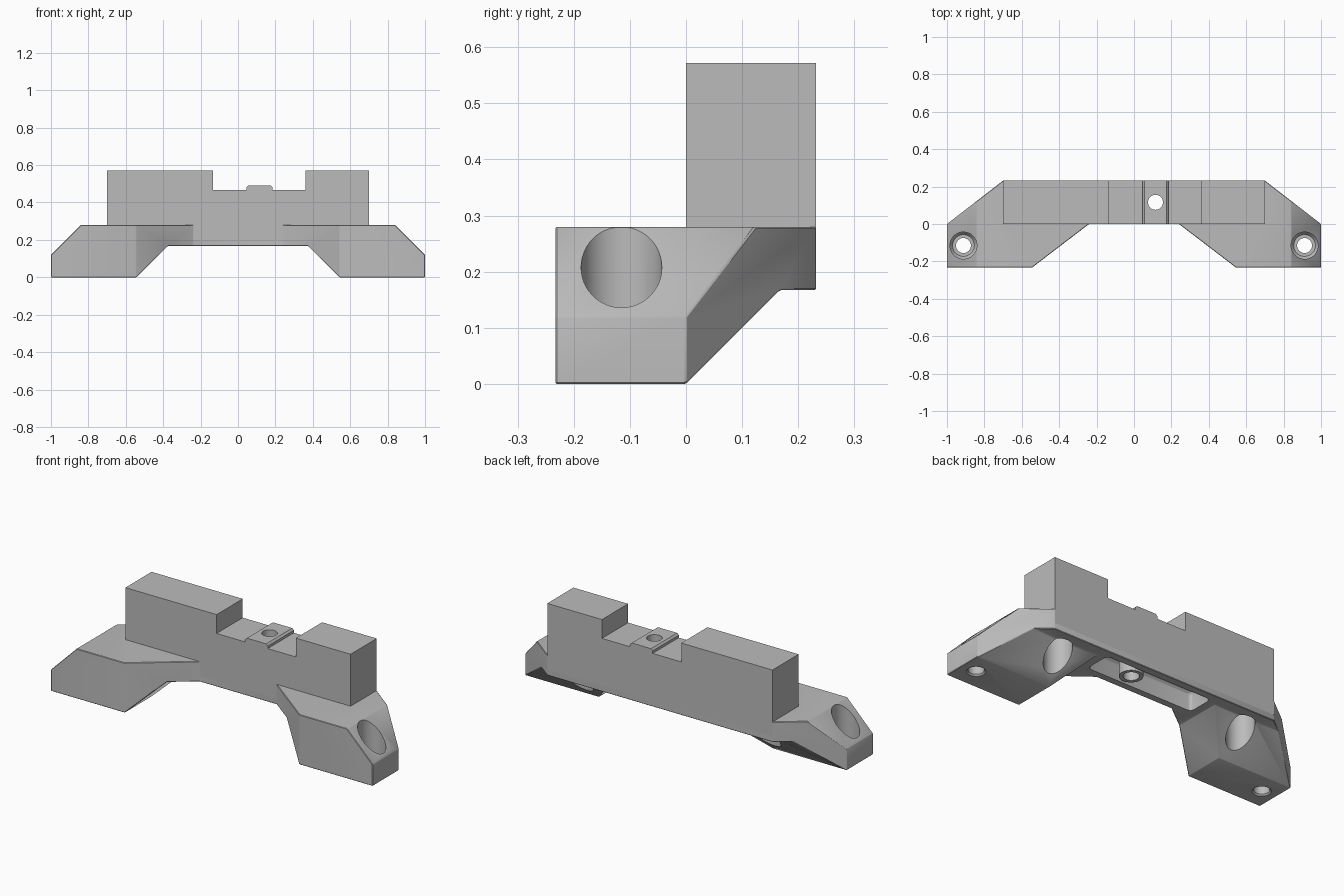
import bpy, bmesh, math
from mathutils import Vector

if "Cube" in bpy.data.objects:
    bpy.data.objects.remove(bpy.data.objects["Cube"], do_unlink=True)

grey = bpy.data.materials.new("plain grey")
grey.use_nodes = True
grey.diffuse_color = (0.5, 0.5, 0.5, 1)
grey.node_tree.nodes["Principled BSDF"].inputs["Base Color"].default_value = (0.5, 0.5, 0.5, 1)


def finish(name, bm):
    bmesh.ops.recalc_face_normals(bm, faces=bm.faces)
    mesh = bpy.data.meshes.new(name)
    bm.to_mesh(mesh)
    bm.free()
    mesh.materials.append(grey)
    ob = bpy.data.objects.new(name, mesh)
    bpy.context.collection.objects.link(ob)
    return ob


def prism(name, points, axis, lo, hi):
    """Extrude a flat outline along an axis from lo to hi."""
    place = {"x": lambda a, b: (lo, a, b), "y": lambda a, b: (a, lo, b), "z": lambda a, b: (a, b, lo)}[axis]
    bm = bmesh.new()
    face = bm.faces.new([bm.verts.new(place(a, b)) for a, b in points])
    new = bmesh.ops.extrude_face_region(bm, geom=[face])["geom"]
    shift = Vector([(hi - lo) * (axis == k) for k in "xyz"])
    bmesh.ops.translate(bm, vec=shift, verts=[v for v in new if isinstance(v, bmesh.types.BMVert)])
    return finish(name, bm)


def lathe(name, profile, x, y, sides=48):
    """Stacked rings of (radius, height) closed at both ends."""
    bm = bmesh.new()
    rings = [[bm.verts.new((x + r * math.cos(2 * math.pi * i / sides),
                            y + r * math.sin(2 * math.pi * i / sides), z))
              for i in range(sides)] for r, z in profile]
    for a, b in zip(rings, rings[1:]):
        for i in range(sides):
            j = (i + 1) % sides
            bm.faces.new((a[i], a[j], b[j], b[i]))
    bm.faces.new(rings[0])
    bm.faces.new(rings[-1])
    return finish(name, bm)


def apply(ob, mod):
    bpy.context.view_layer.objects.active = ob
    bpy.ops.object.modifier_apply(modifier=mod.name)


def combine(ob, other, operation):
    mod = ob.modifiers.new(operation.lower(), "BOOLEAN")
    mod.operation, mod.solver, mod.object = operation, "EXACT", other
    apply(ob, mod)
    bpy.data.objects.remove(other, do_unlink=True)


def chamfer(ob, width, segments=1):
    bm = bmesh.new()
    bm.from_mesh(ob.data)
    bmesh.ops.remove_doubles(bm, verts=bm.verts, dist=0.0005)
    bmesh.ops.dissolve_limit(bm, angle_limit=0.01, verts=bm.verts, edges=bm.edges)
    bm.to_mesh(ob.data)
    bm.free()
    mod = ob.modifiers.new("chamfer", "BEVEL")
    mod.width, mod.segments, mod.limit_method, mod.angle_limit = width, segments, "ANGLE", math.radians(20)
    apply(ob, mod)


def mirrored(half):
    """Close a right-hand outline with its reflection."""
    return half + [(-x, v) for x, v in reversed(half)]


# Bracket base: plan outline trimmed by the front and side profiles
bracket = prism("mounting_bracket", mirrored(
    [(0.24, 0), (0.545, -0.233), (1, -0.233), (1, 0), (0.7, 0.232)]), "z", -0.1, 0.28)
combine(bracket, prism("front_profile", mirrored(
    [(0.375, 0.167), (0.542, 0), (1, 0), (1, 0.12), (0.84, 0.28), (0.5, 0.4)]), "y", -0.5, 0.5), "INTERSECT")
combine(bracket, prism("side_profile", [
    (-0.4, 0), (0, 0), (0.167, 0.167), (0.4, 0.167), (0.4, 0.5), (-0.4, 0.5)], "x", -1.2, 1.2), "INTERSECT")
chamfer(bracket, 0.01)

# Upright block with the notch and the raised pad
combine(bracket, prism("upright_block", [
    (-0.7, 0.2), (0.7, 0.2), (0.7, 0.572), (0.36, 0.572), (0.36, 0.466),
    (0.185, 0.466), (0.185, 0.48), (0.175, 0.49), (0.055, 0.49), (0.045, 0.48), (0.045, 0.466),
    (-0.133, 0.466), (-0.133, 0.572), (-0.7, 0.572)], "y", 0, 0.232), "UNION")

# Hollow under the middle span, with a boss left around the bolt hole
hollow = prism("hollow", mirrored([(0.33, 0.04), (0.33, 0.19)]), "z", 0.1, 0.27)
chamfer(hollow, 0.025, 3)
combine(hollow, lathe("boss", [(0.06, 0), (0.06, 0.4)], 0.115, 0.115), "DIFFERENCE")
combine(bracket, hollow, "DIFFERENCE")
combine(bracket, lathe("bolt_hole", [(0.04, 0.05), (0.04, 0.6)], 0.115, 0.116), "DIFFERENCE")

for side in (-1, 1):
    # Stepped screw hole through each foot
    combine(bracket, lathe("screw_hole", [
        (0.057, -0.01), (0.04, 0.008), (0.04, 0.06), (0.058, 0.06), (0.072, 0.08), (0.072, 0.4)],
        side * 0.912, -0.115), "DIFFERENCE")
    # Blind bolt pocket rising from the rear slope
    combine(bracket, lathe("bolt_pocket", [(0.072, -0.05), (0.072, 0.35)],
                           side * 0.583, 0.115), "DIFFERENCE")

bpy.ops.object.select_all(action="DESELECT")
bracket.select_set(True)
bpy.context.view_layer.objects.active = bracket
bpy.ops.object.shade_smooth_by_angle(angle=math.radians(25))
